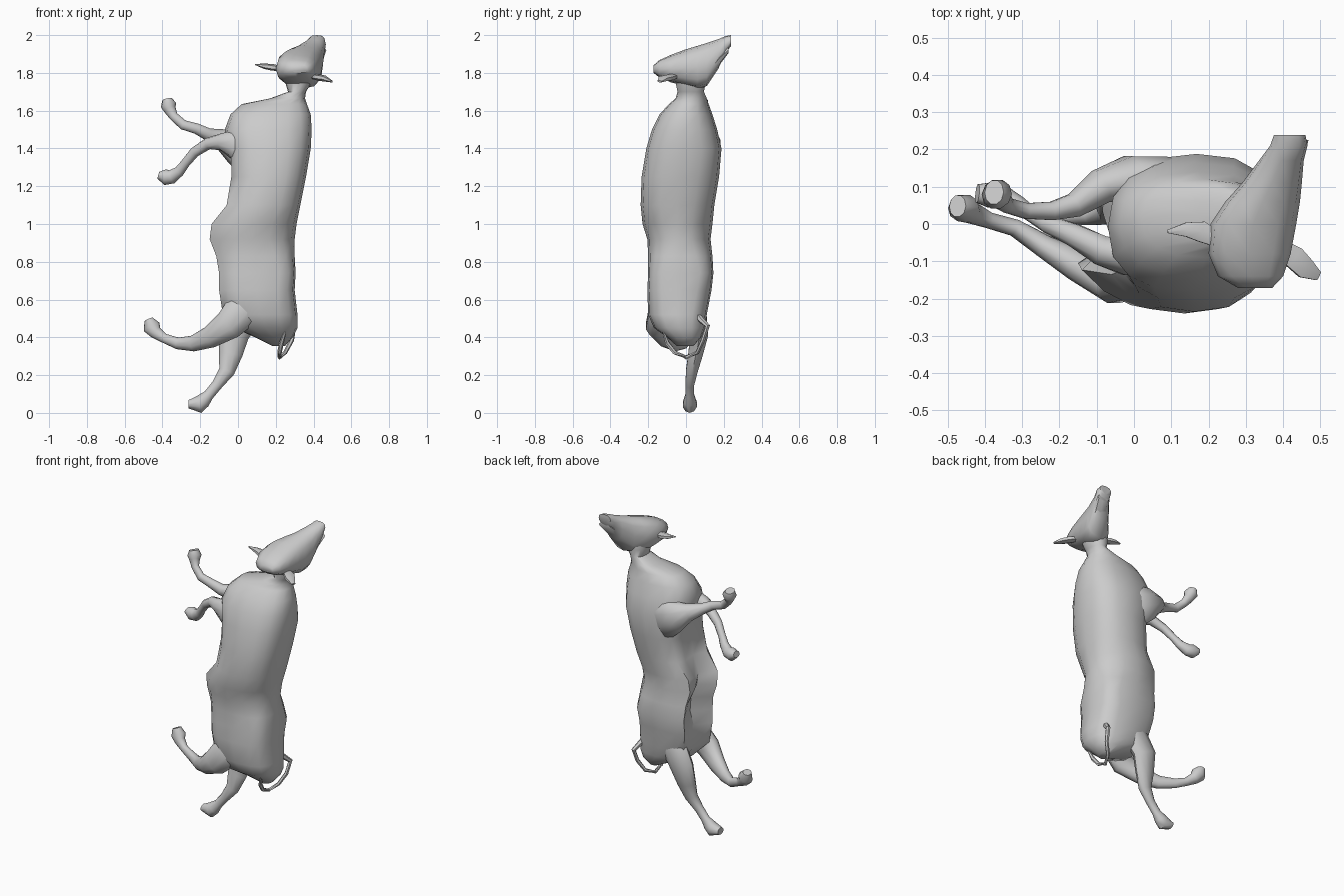
import bpy, bmesh
from math import cos, sin, pi, radians, copysign
from mathutils import Vector


def loft(name, rings, angle=50):
    """Skin a list of equal point rings, closing both ends."""
    bm = bmesh.new()
    vs = [[bm.verts.new(p) for p in r] for r in rings]
    n = len(vs[0])
    for a, b in zip(vs, vs[1:]):
        for i in range(n):
            j = (i + 1) % n
            bm.faces.new((a[i], a[j], b[j], b[i]))
    bm.faces.new(vs[0])
    bm.faces.new(vs[-1])
    bmesh.ops.recalc_face_normals(bm, faces=bm.faces)
    me = bpy.data.meshes.new(name)
    bm.to_mesh(me)
    bm.free()
    ob = bpy.data.objects.new(name, me)
    bpy.context.collection.objects.link(ob)
    bpy.ops.object.select_all(action='DESELECT')
    bpy.context.view_layer.objects.active = ob
    ob.select_set(True)
    bpy.ops.object.shade_smooth_by_angle(angle=radians(angle))
    return ob


def oval(a0, a1, b0, b1, n, power=0.85):
    """Slightly boxy oval filling the given ranges."""
    pts = []
    for i in range(n):
        c, s = cos(2 * pi * i / n), sin(2 * pi * i / n)
        c, s = copysign(abs(c) ** power, c), copysign(abs(s) ** power, s)
        pts.append(((a0 + a1) / 2 + c * (a1 - a0) / 2, (b0 + b1) / 2 + s * (b1 - b0) / 2))
    return pts


def tube(name, path, n=10):
    """Limb along (x, y, z, in-plane radius, sideways radius)."""
    pts = [Vector(p[:3]) for p in path]
    rings = []
    for i, p in enumerate(path):
        t = (pts[min(i + 1, len(pts) - 1)] - pts[max(i - 1, 0)]).normalized()
        u = t.cross(Vector((0, 1, 0))).normalized()
        v = u.cross(t)
        rings.append([pts[i] + u * p[3] * cos(2 * pi * k / n) + v * p[4] * sin(2 * pi * k / n)
                      for k in range(n)])
    return loft(name, rings)


# Body from rump to neck: z, x range, y range, belly hollow, boxiness
sections = [
    (0.355, 0.18, 0.25, -0.05, 0.04, 0, .9), (0.40, 0.09, 0.29, -0.10, 0.08, 0, .8),
    (0.45, -0.02, 0.315, -0.17, 0.10, 0, .75), (0.52, -0.08, 0.315, -0.20, 0.11, .03, .7),
    (0.65, -0.10, 0.30, -0.205, 0.135, .07, .62), (0.74, -0.10, 0.305, -0.20, 0.145, .09, .55),
    (0.83, -0.115, 0.30, -0.20, 0.14, .10, .72), (0.92, -0.15, 0.30, -0.205, 0.13, .10, .95),
    (1.00, -0.14, 0.31, -0.23, 0.14, .08, .9),
    (1.10, -0.06, 0.33, -0.24, 0.15, .04, .8), (1.25, -0.035, 0.36, -0.235, 0.175, .02, .8),
    (1.40, -0.05, 0.385, -0.21, 0.188, 0, .78), (1.50, -0.07, 0.39, -0.18, 0.165, 0, .8),
    (1.58, -0.04, 0.385, -0.14, 0.14, 0, .85), (1.635, 0.02, 0.365, -0.09, 0.12, 0, .85),
    (1.665, 0.17, 0.355, -0.055, 0.11, 0, .9), (1.70, 0.265, 0.36, -0.045, 0.095, 0, .9),
    (1.75, 0.25, 0.39, -0.055, 0.105, 0, .9), (1.80, 0.26, 0.39, -0.06, 0.10, 0, .9)]
rings = []
for z, x0, x1, y0, y1, hollow, power in sections:
    ring = []
    for i, (x, y) in enumerate(oval(x0, x1, y0, y1, 16, power)):
        if i in (7, 8):
            x += hollow * (1 if i == 8 else 0.5)
        if i == 9 and hollow:
            x = x0
        ring.append((x, y, z))
    rings.append(ring)
loft("body", rings)

# Head from poll to muzzle: y, x range, z range
head = [(-0.172, 0.28, 0.37, 1.80, 1.84), (-0.14, 0.225, 0.40, 1.775, 1.868),
        (-0.08, 0.20, 0.42, 1.75, 1.895), (0.0, 0.205, 0.435, 1.73, 1.925),
        (0.06, 0.245, 0.445, 1.717, 1.943), (0.11, 0.29, 0.45, 1.73, 1.958),
        (0.17, 0.335, 0.455, 1.82, 1.978), (0.21, 0.365, 0.465, 1.905, 1.995),
        (0.238, 0.375, 0.46, 1.942, 2.0)]
loft("head", [[(x, y, z) for x, z in oval(a, b, c, d, 12, .8)] for y, a, b, c, d in head])

# Lower jaw tip below the mouth line
jaw = [(0.12, 0.33, 0.44, 1.77, 1.84), (0.18, 0.36, 0.455, 1.845, 1.92),
       (0.225, 0.385, 0.468, 1.905, 1.938)]
loft("jaw", [[(x, y, z) for x, z in oval(a, b, c, d, 8)] for y, a, b, c, d in jaw])

# Ears, flat leaf shapes
tube("left_ear", [(0.24, -0.05, 1.82, .012, .02), (0.18, -0.02, 1.83, .018, .032),
                  (0.14, -0.015, 1.835, .014, .022), (0.09, -0.02, 1.845, .003, .005)], 6)
tube("right_ear", [(0.36, -0.04, 1.79, .012, .02), (0.43, -0.09, 1.775, .018, .035),
                   (0.46, -0.12, 1.77, .016, .032), (0.495, -0.14, 1.755, .006, .014)], 6)

# Front legs, folded towards the belly side
tube("front_leg_left", [
    (0.13, 0.09, 1.36, .10, .05), (0.07, 0.12, 1.38, .13, .065), (-0.01, 0.125, 1.415, .10, .06),
    (-0.09, 0.10, 1.45, .055, .048),
    (-0.16, 0.05, 1.475, .033, .034), (-0.22, 0.035, 1.505, .028, .026),
    (-0.29, 0.035, 1.525, .026, .022), (-0.34, 0.05, 1.57, .024, .021),
    (-0.36, 0.07, 1.605, .032, .03), (-0.368, 0.08, 1.63, .042, .042), (-0.375, 0.085, 1.66, .026, .034)])
tube("front_leg_right", [
    (0.12, -0.06, 1.40, .10, .04), (0.07, -0.09, 1.41, .11, .055), (-0.02, -0.09, 1.42, .08, .05),
    (-0.09, -0.07, 1.435, .045, .042),
    (-0.16, -0.03, 1.425, .031, .032), (-0.23, 0.0, 1.38, .027, .025),
    (-0.28, 0.03, 1.32, .024, .021), (-0.31, 0.05, 1.28, .028, .025),
    (-0.35, 0.07, 1.25, .037, .032), (-0.385, 0.078, 1.248, .042, .036), (-0.42, 0.082, 1.258, .02, .026)])

# Hind legs, heavy thighs tapering to wedge hooves
tube("hind_leg_right", [
    (0.12, -0.09, 0.68, .07, .03), (0.04, -0.145, 0.56, .10, .05), (-0.05, -0.16, 0.465, .08, .055),
    (-0.15, -0.11, 0.40, .058, .044), (-0.24, -0.06, 0.367, .042, .032),
    (-0.32, -0.01, 0.368, .031, .024), (-0.39, 0.01, 0.395, .025, .022),
    (-0.435, 0.03, 0.425, .034, .03), (-0.457, 0.043, 0.455, .047, .038), (-0.473, 0.048, 0.495, .024, .03)])
tube("hind_leg_left", [
    (0.10, 0.04, 0.64, .08, .04), (0.04, 0.06, 0.52, .09, .05), (-0.02, 0.07, 0.42, .08, .05),
    (-0.04, 0.05, 0.31, .063, .04), (-0.06, 0.03, 0.22, .042, .032),
    (-0.11, 0.02, 0.15, .029, .024), (-0.155, 0.02, 0.095, .028, .024),
    (-0.185, 0.02, 0.064, .04, .034), (-0.205, 0.02, 0.045, .046, .039), (-0.262, 0.02, 0.046, .022, .03)])

# Thin tail curled under the rump
tube("tail", [(0.26, 0.05, 0.52, .02, .02), (0.295, 0.115, 0.46, .014, .014),
              (0.285, 0.09, 0.385, .012, .012), (0.25, 0.06, 0.32, .011, .011),
              (0.22, 0.0, 0.294, .011, .011), (0.22, -0.06, 0.32, .012, .012),
              (0.23, -0.10, 0.37, .013, .013), (0.25, -0.12, 0.43, .006, .006)], 6)
